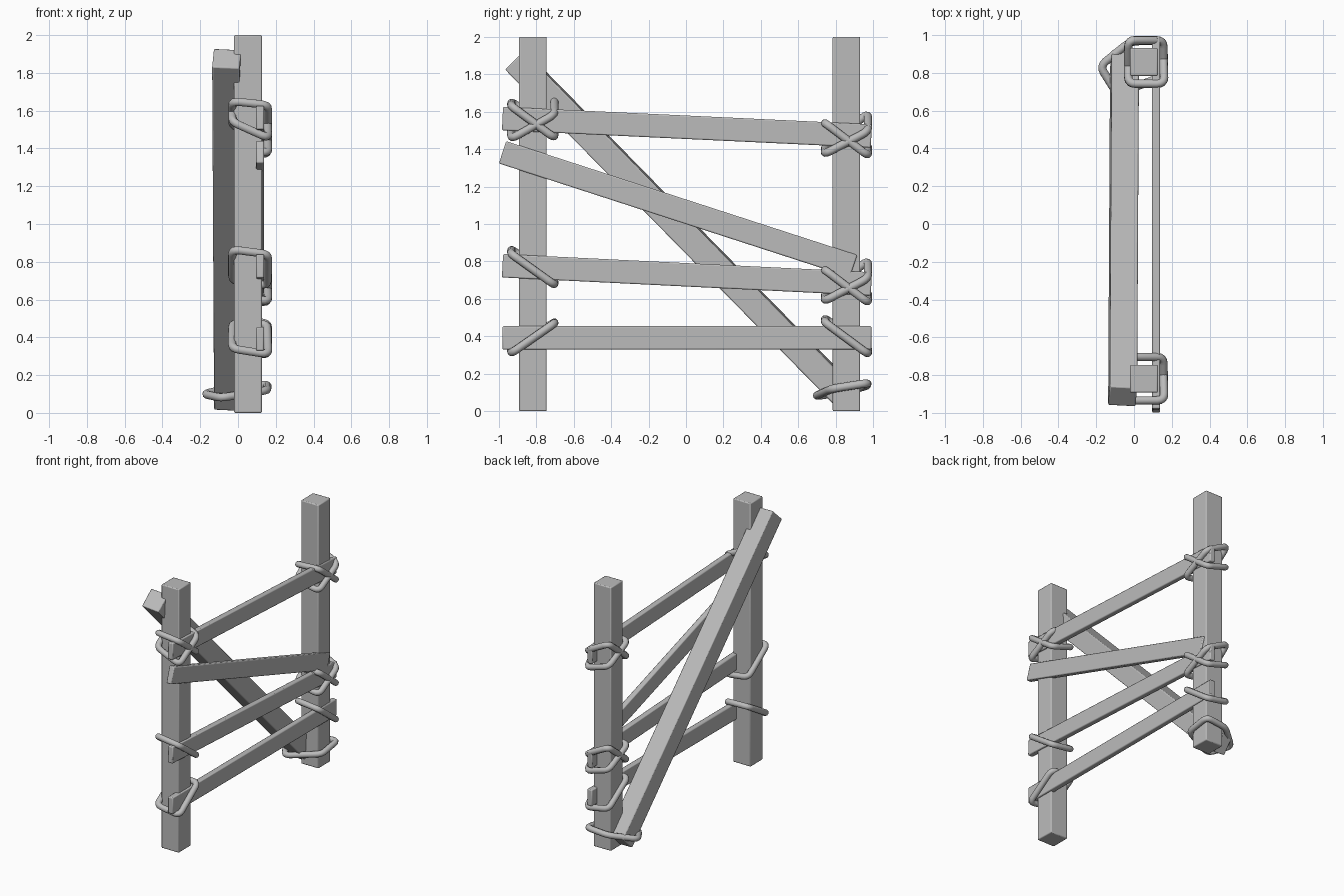
import bpy
from mathutils import Vector, Matrix

cube = bpy.data.objects.get("Cube")
if cube:
    bpy.data.objects.remove(cube)

grey = bpy.data.materials.new("plain grey")
grey.use_nodes = True
colour = (0.5, 0.5, 0.5, 1)
grey.diffuse_color = colour
grey.node_tree.nodes["Principled BSDF"].inputs["Base Color"].default_value = colour


def beam(name, start, end, thick, width, roll=0.0):
    """Softly bevelled box running between two points."""
    a, b = Vector(start), Vector(end)
    along = (b - a).normalized()
    side = Vector((1, 0, 0))
    side = (side - along * side.dot(along)).normalized()
    side = Matrix.Rotation(roll, 3, along) @ side
    up = along.cross(side)
    bpy.ops.mesh.primitive_cube_add(size=1)
    ob = bpy.context.object
    ob.name = name
    frame = Matrix((side * thick, up * width, b - a)).transposed()
    ob.data.transform(Matrix.Translation((a + b) / 2) @ frame.to_4x4())
    ob.data.materials.append(grey)
    mod = ob.modifiers.new("soft edges", 'BEVEL')
    mod.width = 0.007
    mod.segments = 2
    bpy.ops.object.shade_smooth_by_angle()


def rope(name, corners, radius=0.022, cut=0.04):
    """Closed tube through the corners, each corner rounded."""
    corners = [Vector(c) for c in corners]
    path = []
    for i, c in enumerate(corners):
        before, after = corners[i - 1], corners[(i + 1) % len(corners)]
        p = c + (before - c).normalized() * cut
        q = c + (after - c).normalized() * cut
        for t in (0, 0.25, 0.5, 0.75, 1):
            path.append(p * (1 - t) ** 2 + c * 2 * t * (1 - t) + q * t * t)
    cu = bpy.data.curves.new(name, 'CURVE')
    cu.dimensions = '3D'
    cu.bevel_depth = radius
    cu.bevel_resolution = 3
    sp = cu.splines.new('POLY')
    sp.points.add(len(path) - 1)
    for point, co in zip(sp.points, path):
        point.co = (*co, 1)
    sp.use_cyclic_u = True
    sp.use_smooth = True
    cu.materials.append(grey)
    ob = bpy.data.objects.new(name, cu)
    bpy.context.collection.objects.link(ob)


def lashing(name, y, front_a, front_b, back_b, back_a):
    """Rope loop round a post, given the height at each corner."""
    reach = 0.115
    rope(name, [(0.16, y - reach, front_a), (0.155, y + reach, front_b),
                (-0.03, y + reach, back_b), (-0.03, y - reach, back_a)])


# Upright posts
FRONT, BACK = -0.818, 0.857
for name, y in (("front_post", FRONT), ("back_post", BACK)):
    beam(name, (0.053, y, 0), (0.053, y, 2), 0.147, 0.147)

# Rails and the slanted board
RAIL = 0.117
for name, y0, z0, y1, z1 in (
        ("top_rail", -0.98, 1.563, 0.99, 1.47),
        ("middle_rail", -0.98, 0.777, 0.99, 0.68),
        ("bottom_rail", -0.98, 0.392, 0.99, 0.392),
        ("slanted_board", -0.98, 1.383, 0.895, 0.775)):
    beam(name, (RAIL, y0, z0), (RAIL, y1, z1), 0.042, 0.125)

# Diagonal brace behind the posts
beam("diagonal_brace", (-0.06, -0.913, 1.877), (-0.05, 0.87, 0.06), 0.145, 0.14, 0.07)

# Rope lashings on the front post
lashing("front_top_rope_a", FRONT, 1.63, 1.46, 1.52, 1.65)
lashing("front_top_rope_b", FRONT, 1.455, 1.585, 1.67, 1.54)
lashing("front_middle_rope", FRONT, 0.84, 0.675, 0.70, 0.865)
lashing("front_bottom_rope", FRONT, 0.31, 0.47, 0.475, 0.34)

# Rope lashings on the back post, crossed at the upper two rails
for name, drop in (("top", 0), ("middle", 0.785)):
    heights_a = [h - drop for h in (1.54, 1.365, 1.42, 1.53)]
    heights_b = [h - drop for h in (1.375, 1.495, 1.59, 1.41)]
    lashing("back_" + name + "_rope_a", BACK, *heights_a)
    lashing("back_" + name + "_rope_b", BACK, *heights_b)
lashing("back_bottom_rope", BACK, 0.475, 0.305, 0.34, 0.495)

# Rope tying the foot of the brace to the post
rope("brace_rope", [(0.155, 0.78, 0.12), (0.155, 0.97, 0.15), (-0.02, 0.965, 0.135),
                    (-0.18, 0.835, 0.10), (-0.09, 0.69, 0.08)])
